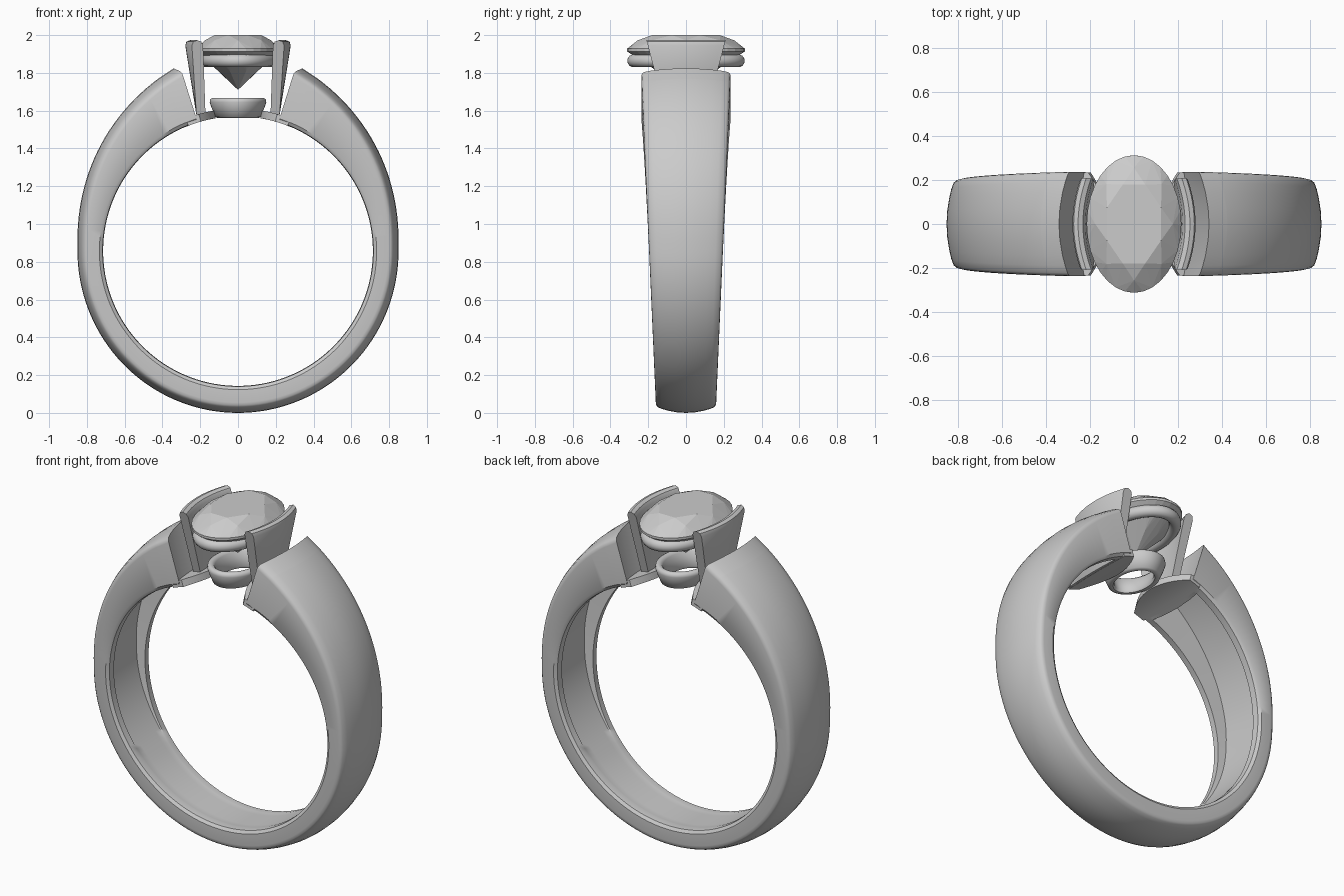
import bpy, bmesh, math
from math import sin, cos, pi, radians, sqrt

if "Cube" in bpy.data.objects:
    bpy.data.objects.remove(bpy.data.objects["Cube"])

CZ, RI = 0.857, 0.714  # finger hole centre height and radius


def finish(name, bm, smooth=True, angle=35):
    bmesh.ops.recalc_face_normals(bm, faces=bm.faces[:])
    me = bpy.data.meshes.new(name)
    bm.to_mesh(me)
    bm.free()
    ob = bpy.data.objects.new(name, me)
    bpy.context.collection.objects.link(ob)
    if smooth:
        bpy.ops.object.select_all(action='DESELECT')
        ob.select_set(True)
        bpy.context.view_layer.objects.active = ob
        bpy.ops.object.shade_smooth_by_angle(angle=radians(angle))
    return ob


def loft(name, sections, closed=False, angle=35):
    """Skin a list of equal-length closed loops, capped or joined end to end."""
    bm = bmesh.new()
    loops = [[bm.verts.new(p) for p in s] for s in sections]
    pairs = list(zip(loops, loops[1:]))
    if closed:
        pairs.append((loops[-1], loops[0]))
    n = len(loops[0])
    for a, b in pairs:
        for i in range(n):
            j = (i + 1) % n
            bm.faces.new((a[i], a[j], b[j], b[i]))
    if not closed:
        bm.faces.new(loops[0])
        bm.faces.new(loops[-1])
        bmesh.ops.triangulate(bm, faces=[f for f in bm.faces if len(f.verts) > 4])
    return finish(name, bm, True, angle)


# Band: tapered, crowned section swept round the finger, hollowed inside towards the top
def band_section(s, hollow):
    th = abs(s) * radians(161)
    ro = 0.850 + 0.007 * cos(th) ** 2
    if th > pi / 2:
        ro = 0.850 + 0.175 * ((th - pi / 2) / radians(71)) ** 1.5
    w = 0.16 + 0.042 * (CZ - ro * cos(th))
    k = min(1, max(0, (math.degrees(th) - 45) / 60))
    d = max(0.001, (ro - RI - 0.075) * k * k * (3 - 2 * k)) if hollow else 0.001
    half = [(w, RI + 0.02), (w, ro - 0.055), (0.985 * w, ro - 0.041), (0.94 * w, ro - 0.031),
            (0.8 * w, ro - 0.021), (0.6 * w, ro - 0.012), (0.3 * w, ro - 0.003)]
    inner = [(0, RI + d), (w * 0.45, RI + d), (w - 0.055, RI + d), (w - 0.05, RI), (w - 0.012, RI + 0.003)]
    right = inner + half
    prof = right + [(0, ro)] + [(-y, r) for y, r in reversed(right[1:])]
    pts = []
    for y, r in prof:
        t = s * radians(162.6 - 2.0 * (1 - (y / w) ** 2))  # concave cut ends
        pts.append((r * sin(t), y, CZ - r * cos(t)))
    return pts


N = 120
steps = [(-1, False), (-0.966, False), (-0.965, True)]
steps += [(-0.955 + 1.91 * i / N, True) for i in range(N + 1)]
steps += [(0.965, True), (0.966, False), (1, False)]
loft("band", [band_section(s, h) for s, h in steps])


# Oval stone: hull of table, crown, girdle and pavilion points
bm = bmesh.new()


def gem_ring(n, k, z, off=0.0):
    for i in range(n):
        a = 2 * pi * (i + off) / n
        bm.verts.new((0.215 * k * cos(a), 0.312 * k * sin(a), z))


gem_ring(8, 0.62, 2.0, 0.5)
gem_ring(8, 0.82, 1.972, 0)
gem_ring(32, 1, 1.928)
gem_ring(32, 1, 1.914)
gem_ring(8, 0.5, 1.806, 0.5)
bm.verts.new((0, 0, 1.71))
bmesh.ops.convex_hull(bm, input=bm.verts[:])
bmesh.ops.dissolve_limit(bm, angle_limit=radians(1), verts=bm.verts[:], edges=bm.edges[:])
finish("oval_stone", bm, smooth=False)


# Oval rings under the stone: section given as (outward offset, height)
def oval_ring(name, ax, ay, section, n=64):
    loft(name, [[((ax + o) * cos(a), (ay + o) * sin(a), z) for o, z in section]
                for a in (2 * pi * i / n for i in range(n))], closed=True, angle=50)


oval_ring("upper_rail", 0.172, 0.277,
          [(0.034 * cos(2 * pi * i / 14), 1.864 + 0.034 * sin(2 * pi * i / 14)) for i in range(14)])
oval_ring("lower_ring", 0.12, 0.165,
          [(-0.035, 1.575), (-0.028, 1.562), (-0.015, 1.56), (0.0, 1.567), (0.018, 1.61), (0.03, 1.645),
           (0.027, 1.66), (0.015, 1.668), (0.0, 1.667), (-0.012, 1.655), (-0.022, 1.62)])


# Curved holding walls on either side of the stone, flaring upwards
def wall_section(v, side):
    bend = v * v
    pts = []
    for t, z in [(0, 1.575), (1, 1.575), (1, 1.7), (1, 1.82), (1, 1.945), (0.85, 1.965), (0.5, 1.973),
                 (0.15, 1.965), (0, 1.945), (0, 1.82), (0, 1.7)]:
        k = (z - 1.575) / 0.4
        x0 = 0.172 + 0.052 * k - 0.038 * bend * k
        y = v * (0.105 + 0.105 * k)
        pts.append((side * (x0 + t * (0.048 + 0.012 * k)), y, z))
    return pts


# Lens-shaped base plates following the finger hole, linking band, wall and lower ring
def plate_section(v, side):
    a0, a1 = 9.5 + 6.5 * v * v, 22.8 - 1.2 * v * v
    lo = [(RI - 0.001, a0 + (a1 - a0) * i / 5) for i in range(6)]
    loop = lo + [(RI + 0.04, a) for _, a in reversed(lo)]
    return [(side * r * sin(radians(a)), 0.234 * v, CZ + r * cos(radians(a))) for r, a in loop]


for label, side in (("left", -1), ("right", 1)):
    vs = [i / 10 for i in range(-10, 11)]
    loft(label + "_holding_wall", [wall_section(v, side) for v in vs])
    loft(label + "_base_plate", [plate_section(v, side) for v in vs])
